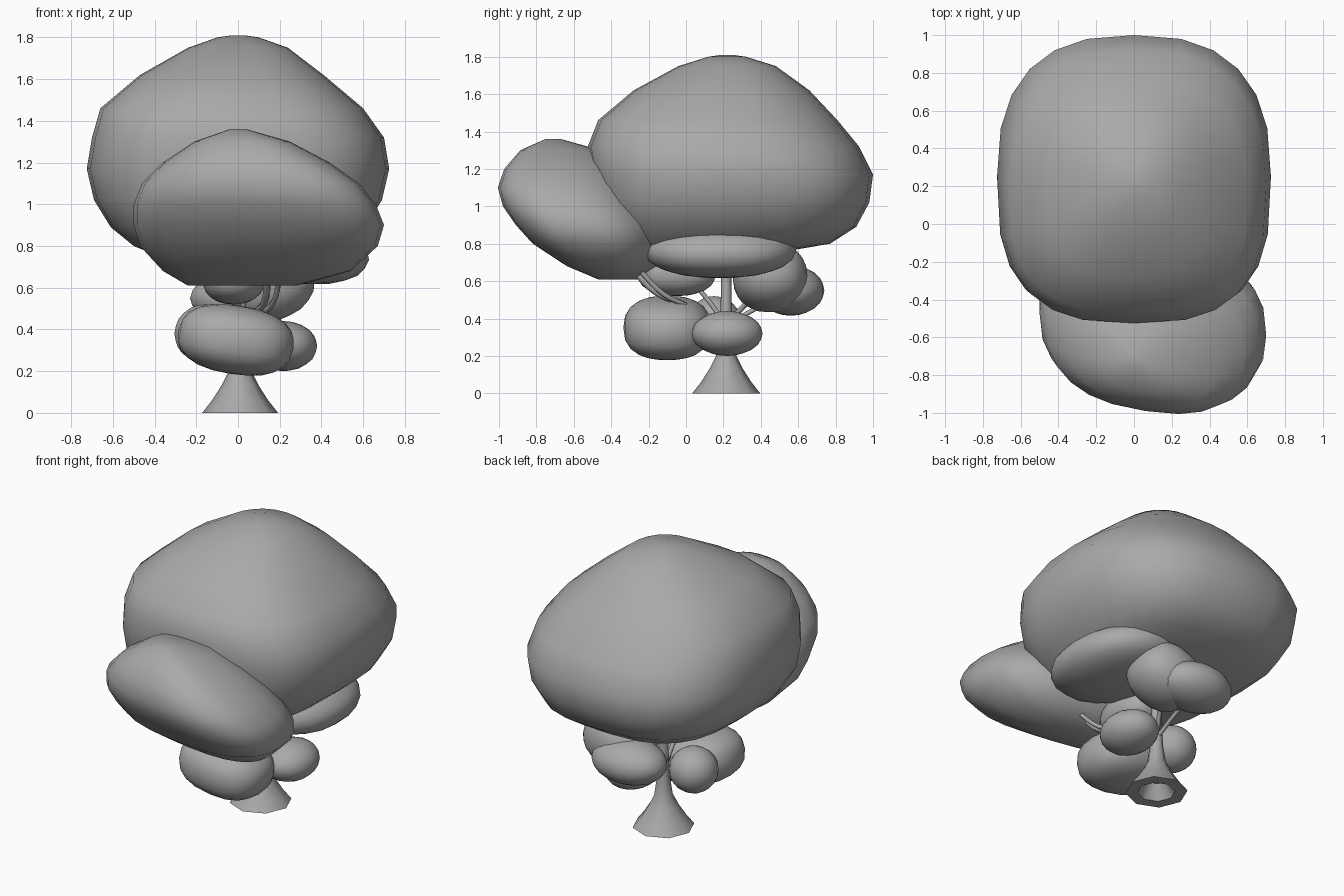
import bpy, bmesh, math
from mathutils import Matrix, Vector

if "Cube" in bpy.data.objects:
    bpy.data.objects.remove(bpy.data.objects["Cube"])

GREY = (0.4, 0.4, 0.4, 1.0)
grey = bpy.data.materials.new("plain_grey")
grey.use_nodes = True
grey.diffuse_color = GREY
grey.node_tree.nodes["Principled BSDF"].inputs["Base Color"].default_value = GREY


def finish(name, bm, sharp=60):
    """Turn a bmesh into a smooth shaded grey object."""
    bmesh.ops.recalc_face_normals(bm, faces=bm.faces)
    mesh = bpy.data.meshes.new(name)
    bm.to_mesh(mesh)
    bm.free()
    mesh.materials.append(grey)
    mesh.shade_smooth()
    mesh.set_sharp_from_angle(angle=math.radians(sharp))
    obj = bpy.data.objects.new(name, mesh)
    bpy.context.collection.objects.link(obj)


def loft(name, rings, sides=20, back=(2, 2), front=(2, 2), shear=0.0, sharp=60):
    """Skin horizontal rings given as (z, centre x, centre y, radius x, radius y).
    The back and front powers, from bottom to top, set how square each half is."""
    bm = bmesh.new()
    loops = []
    for n, (z, cx, cy, rx, ry) in enumerate(rings):
        t = n / (len(rings) - 1)
        loop = []
        for i in range(sides):
            a = math.tau * i / sides
            c, s = math.cos(a), math.sin(a)
            low, high = back if s > 0 else front
            power = 2 / (low + (high - low) * t)
            dx = rx * math.copysign(abs(c) ** power, c)
            dy = ry * math.copysign(abs(s) ** power, s)
            loop.append(bm.verts.new((cx + dx, cy + dy + shear * dx, z)))
        loops.append(loop)
    for low, high in zip(loops, loops[1:]):
        for i in range(sides):
            j = (i + 1) % sides
            bm.faces.new((low[i], low[j], high[j], high[i]))
    for loop in (loops[0], loops[-1]):
        bm.faces.new(loop)
    finish(name, bm, sharp)


def puff(name, centre, radii, tilt=0, boxy=1.0):
    """A rounded clump of leaves, tilted about the y axis."""
    bm = bmesh.new()
    bmesh.ops.create_icosphere(bm, subdivisions=3, radius=1)
    for v in bm.verts:
        v.co = Vector([math.copysign(abs(c) ** boxy, c) * r for c, r in zip(v.co, radii)])
    turn = Matrix.Translation(centre) @ Matrix.Rotation(math.radians(tilt), 4, "Y")
    bm.transform(turn)
    finish(name, bm)


def limb(name, points, radius):
    """A thin round branch through a few points."""
    curve = bpy.data.curves.new(name, "CURVE")
    curve.dimensions = "3D"
    curve.bevel_depth = radius
    curve.bevel_resolution = 1
    curve.resolution_u = 4
    curve.use_fill_caps = True
    spline = curve.splines.new("BEZIER")
    spline.bezier_points.add(len(points) - 1)
    for point, co in zip(spline.bezier_points, points):
        point.co = co
        point.handle_left_type = point.handle_right_type = "AUTO"
    curve.materials.append(grey)
    obj = bpy.data.objects.new(name, curve)
    bpy.context.collection.objects.link(obj)


# Large domed crown, squarer low down and towards the front
loft("main_crown", [
    (0.73, 0.03, 0.05, 0.36, 0.31),
    (0.8, 0, 0.2, 0.5, 0.57),
    (0.89, 0, 0.25, 0.61, 0.66),
    (1.02, 0, 0.25, 0.69, 0.73),
    (1.17, 0, 0.25, 0.725, 0.75),
    (1.32, 0, 0.2, 0.7, 0.725),
    (1.46, -0.03, 0.17, 0.63, 0.64),
    (1.62, -0.03, 0.19, 0.44, 0.47),
    (1.75, 0, 0.22, 0.24, 0.26),
    (1.8, 0, 0.22, 0.1, 0.1),
    (1.81, 0, 0.22, 0.03, 0.03),
], sides=24, back=(2.9, 2.0), front=(3.6, 2.1))

# Lower crown hanging out over the front, turned a little to one side
loft("front_crown", [
    (0.61, 0.02, -0.36, 0.26, 0.1),
    (0.68, 0.09, -0.39, 0.45, 0.23),
    (0.8, 0.1, -0.45, 0.57, 0.35),
    (0.9, 0.1, -0.5, 0.6, 0.39),
    (1.0, 0.08, -0.56, 0.58, 0.4),
    (1.1, 0.06, -0.61, 0.52, 0.38),
    (1.2, 0.04, -0.64, 0.4, 0.32),
    (1.3, 0.02, -0.67, 0.23, 0.21),
    (1.36, 0, -0.71, 0.04, 0.04),
], sides=24, back=(3, 2.2), front=(2.5, 2.5), shear=-0.15)

# Leaf clumps under the crowns
puff("left_under_crown", (0.29, 0.18, 0.77), (0.34, 0.41, 0.15), 6, 0.92)
puff("front_low_clump", (-0.01, -0.1, 0.35), (0.28, 0.235, 0.165), 9, 0.82)
puff("left_low_clump", (0.22, 0.22, 0.32), (0.16, 0.19, 0.12))
puff("right_low_clump", (-0.16, 0.15, 0.38), (0.145, 0.145, 0.14))
puff("back_high_clump", (0.15, 0.45, 0.62), (0.22, 0.2, 0.18), -18, 0.9)
puff("back_low_clump", (0.01, 0.56, 0.55), (0.24, 0.18, 0.135))
puff("inner_clump", (-0.02, -0.05, 0.64), (0.15, 0.21, 0.12), 0, 0.9)

# Flared trunk with a hollow foot
TX, TY = 0.01, 0.215
profile = [(0.09, 0.06), (0.0, 0.11), (0.0, 0.182), (0.06, 0.135), (0.13, 0.09),
           (0.2, 0.055), (0.3, 0.04), (0.45, 0.03), (0.8, 0.025)]
loft("trunk", [(z, TX, TY, r, r) for z, r in profile], sides=8, sharp=50)

# Branches reaching from the trunk to the clumps
fork = (TX, TY, 0.36)
limb("front_branch", [fork, (0.08, 0, 0.47), (0.13, -0.16, 0.54), (0.14, -0.3, 0.68)], 0.018)
limb("front_twig", [fork, (0.11, 0, 0.47), (0.17, -0.12, 0.53), (0.2, -0.25, 0.66)], 0.014)
for label, end in {
    "inner": (0, 0.05, 0.58), "back": (0.12, 0.4, 0.55), "back_low": (0, 0.52, 0.52),
    "left": (0.2, 0.22, 0.36), "right": (-0.14, 0.16, 0.4),
}.items():
    middle = (Vector(fork) + Vector(end)) / 2 + Vector((0, 0, 0.01))
    limb(label + "_branch", [fork, middle, end], 0.014)
